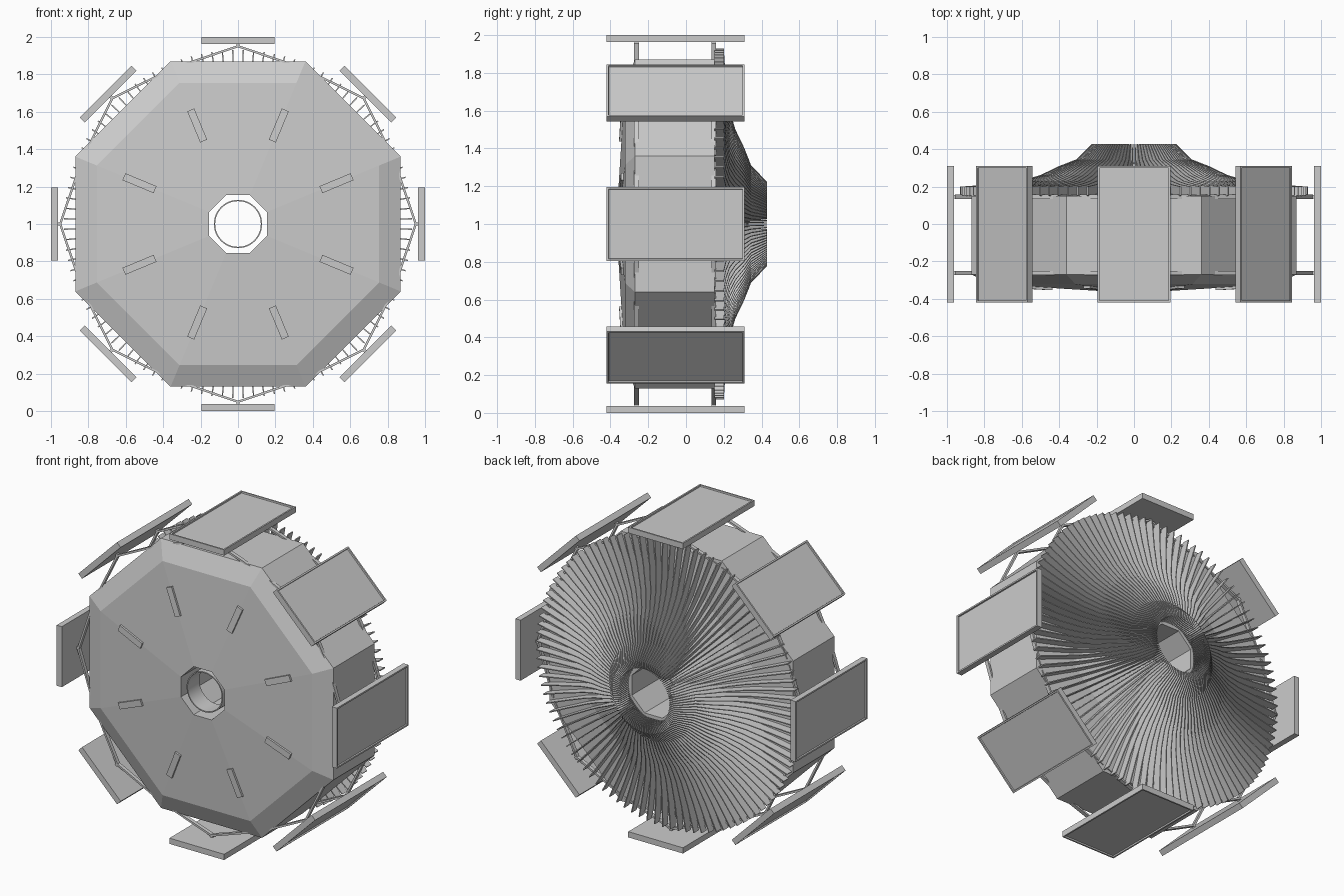
import bpy, bmesh, math
from mathutils import Vector

if "Cube" in bpy.data.objects:
    bpy.data.objects.remove(bpy.data.objects["Cube"])

CZ = 1.0  # height of the wheel axis (runs along y)


def pt(a, r, y, t=0.0):
    """Point at angle a, radius r, depth y, tangential offset t."""
    c, s = math.cos(a), math.sin(a)
    return Vector((r * c - t * s, y, CZ + r * s + t * c))


def finish(name, bm):
    bmesh.ops.recalc_face_normals(bm, faces=bm.faces)
    me = bpy.data.meshes.new(name)
    bm.to_mesh(me)
    bm.free()
    ob = bpy.data.objects.new(name, me)
    bpy.context.collection.objects.link(ob)
    return ob


def lathe(name, profile, sides, offset=0.0):
    """Revolve a closed (r, y) loop around the axis."""
    bm = bmesh.new()
    rings = [[bm.verts.new(pt(offset + 2 * math.pi * i / sides, r, y)) for r, y in profile]
             for i in range(sides)]
    n = len(profile)
    for i in range(sides):
        a, b = rings[i], rings[(i + 1) % sides]
        for j in range(n):
            k = (j + 1) % n
            bm.faces.new((a[j], a[k], b[k], b[j]))
    return finish(name, bm)


def prism(bm, lower, upper):
    """Solid between two matching vertex loops."""
    lo = [bm.verts.new(p) for p in lower]
    up = [bm.verts.new(p) for p in upper]
    n = len(lo)
    bm.faces.new(lo[::-1])
    top = bm.faces.new(up)
    for i in range(n):
        j = (i + 1) % n
        bm.faces.new((lo[i], lo[j], up[j], up[i]))
    return top


EIGHTH = math.pi / 4
K = 1 / math.cos(EIGHTH / 2)  # apothem to corner radius

# Octagonal drum with shallow front cone, funnel back and open centre
drum = [(0.155, -0.36), (0.755, -0.322), (0.87, -0.27), (0.87, 0.15),
        (0.60, 0.17), (0.40, 0.23), (0.28, 0.28), (0.175, 0.33), (0.155, 0.33)]
lathe("octagonal_drum", [(r * K, y) for r, y in drum], 8, EIGHTH / 2)

# Thin round collar inside the front opening
collar = lathe("hub_collar", [(0.122, -0.34), (0.129, -0.34), (0.129, -0.22), (0.122, -0.22)], 48)
bpy.context.view_layer.objects.active = collar
collar.select_set(True)
bpy.ops.object.shade_smooth_by_angle()

# Radial cooling fins on the back
fin = [(0.93, 0.152), (0.93, 0.20), (0.75, 0.212), (0.60, 0.232), (0.50, 0.262),
       (0.40, 0.31), (0.31, 0.345), (0.225, 0.428), (0.18, 0.428), (0.18, 0.315),
       (0.28, 0.265), (0.40, 0.215), (0.60, 0.155), (0.85, 0.145)]
bm = bmesh.new()
FINS = 104
for i in range(FINS):
    a = 2 * math.pi * (i + 0.5) / FINS
    prism(bm, [pt(a, r, y, -0.0015 - 0.002 * r) for r, y in fin],
          [pt(a, r, y, 0.0015 + 0.002 * r) for r, y in fin])
finish("cooling_fins", bm)

# Slim raised bars on the ridges of the front cone
bm = bmesh.new()
for i in range(8):
    a = EIGHTH * (i + 0.5)
    foot = [(0.48, -0.02, -0.33), (0.66, -0.02, -0.32), (0.66, 0.02, -0.32), (0.48, 0.02, -0.33)]
    prism(bm, [pt(a, r, y, t) for r, t, y in foot],
          [pt(a, r, y - 0.024, t) for r, t, y in foot])
finish("front_bars", bm)

# Eight framed panels around the drum
for i in range(8):
    a = EIGHTH * i
    corners = [(-0.195, -0.42), (0.195, -0.42), (0.195, 0.31), (-0.195, 0.31)]
    bm = bmesh.new()
    top = prism(bm, [pt(a, 0.963, y, t) for t, y in corners],
                [pt(a, 1.0, y, t) for t, y in corners])
    bmesh.ops.recalc_face_normals(bm, faces=bm.faces)
    bmesh.ops.inset_region(bm, faces=[top], thickness=0.014)
    bmesh.ops.inset_region(bm, faces=[top], thickness=0.002, depth=-0.009)
    finish(f"panel_{i + 1}", bm)

# V-shaped struts carrying each panel, one pair at each end of the drum
bm = bmesh.new()
for i in range(8):
    a = EIGHTH * i
    for y in (-0.262, 0.146):
        for s in (-1, 1):
            path = [(0.957, 0.0), (0.845, s * 0.33), (0.833, s * 0.33), (0.944, 0.0)]
            prism(bm, [pt(a, r, y - 0.012, t) for r, t in path],
                  [pt(a, r, y + 0.012, t) for r, t in path])
        # short pin joining strut peak and panel
        pin = [(0.945, -0.008), (0.966, -0.008), (0.966, 0.008), (0.945, 0.008)]
        prism(bm, [pt(a, r, y - 0.01, t) for r, t in pin],
              [pt(a, r, y + 0.01, t) for r, t in pin])
finish("panel_struts", bm)
